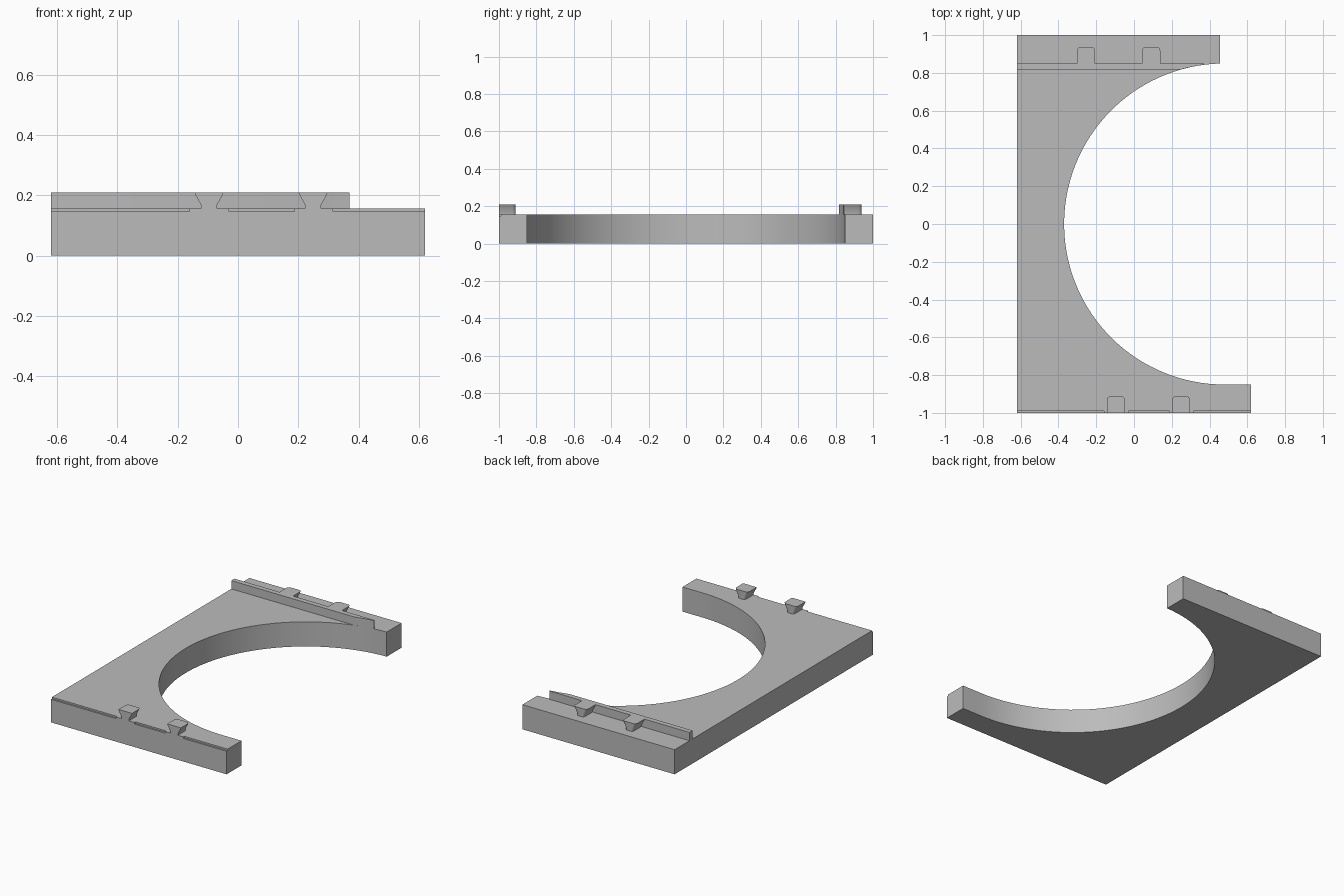
import bpy, bmesh, math

cube = bpy.data.objects.get("Cube")
if cube:
    bpy.data.objects.remove(cube, do_unlink=True)

grey = bpy.data.materials.new("mid grey")
grey.use_nodes = True
GREY = (0.5, 0.5, 0.5, 1)
grey.diffuse_color = GREY
grey.node_tree.nodes["Principled BSDF"].inputs["Base Color"].default_value = GREY

HALF_X, TOP, RIM = 0.62, 0.157, 0.21   # half width, plate top, raised top
CX, R = 0.48, 0.85                     # round opening
BACK_END, WALL_Y, WALL_END = 0.455, 0.818, 0.37


def loft(name, layers):
    """Closed solid through stacked outlines, each given as (points, z)."""
    bm = bmesh.new()
    rings = [[bm.verts.new((x, y, z)) for x, y in pts] for pts, z in layers]
    bm.faces.new(rings[0][::-1])
    bm.faces.new(rings[-1])
    n = len(rings[0])
    for low, high in zip(rings, rings[1:]):
        for i in range(n):
            j = (i + 1) % n
            bm.faces.new((low[i], low[j], high[j], high[i]))
    bmesh.ops.recalc_face_normals(bm, faces=bm.faces)
    mesh = bpy.data.meshes.new(name)
    bm.to_mesh(mesh)
    bm.free()
    mesh.materials.append(grey)
    ob = bpy.data.objects.new(name, mesh)
    bpy.context.collection.objects.link(ob)
    return ob


def arc(start, end, steps, cx=CX, cy=0, r=R):
    angles = [start + (end - start) * i / steps for i in range(steps + 1)]
    return [(cx + r * math.cos(a), cy + r * math.sin(a)) for a in angles]


def smooth(ob):
    bpy.ops.object.select_all(action="DESELECT")
    ob.select_set(True)
    bpy.context.view_layer.objects.active = ob
    bpy.ops.object.shade_smooth_by_angle(angle=math.radians(30))


# Flat plate with the round opening and two unequal arms
back_angle = math.acos((BACK_END - CX) / R)
outline = [(-HALF_X, -1), (HALF_X, -1), (HALF_X, -R)]
outline += arc(1.5 * math.pi, back_angle, 64)
outline += [(BACK_END, 1), (-HALF_X, 1)]
plate = loft("plate", [(outline, 0), (outline, TOP)])

# Shallow relief steps along the front top edge
for i, (x0, x1) in enumerate([(-0.64, -0.16), (-0.03, 0.187), (0.315, 0.64)]):
    box = [(x0, -1.02), (x1, -1.02), (x1, -0.99), (x0, -0.99)]
    cutter = loft(f"relief_cutter_{i + 1}", [(box, TOP - 0.01), (box, TOP + 0.02)])
    cutter.hide_render = True
    cutter.hide_set(True)
    mod = plate.modifiers.new("relief", "BOOLEAN")
    mod.operation, mod.solver, mod.object = "DIFFERENCE", "EXACT", cutter
smooth(plate)

# Raised wall near the back, trimmed by the opening
wall = [(-HALF_X, WALL_Y)]
wall += arc(math.pi - math.asin(WALL_Y / R), math.acos((WALL_END - CX) / R), 10)
wall += [(WALL_END, R), (-HALF_X, R)]
smooth(loft("back_wall", [(wall, TOP - 0.01), (wall, RIM)]))


# Dovetail tabs: rounded at the far end, narrower at the neck
def tab(name, cx, y0):
    w, length, r = 0.048, 0.088, 0.02
    pts = [(-w, 0), (w, 0)]
    pts += arc(0, math.pi / 2, 4, w - r, length - r, r)
    pts += arc(math.pi / 2, math.pi, 4, r - w, length - r, r)

    def scaled(s):
        return [(cx + x * s, y0 + y) for x, y in pts]
    neck = scaled(0.55)
    smooth(loft(name, [(neck, TOP - 0.01), (neck, 0.168), (scaled(0.92), 0.2),
                       (scaled(1), RIM)]))


for side, y, centres in (("front", -1, (-0.096, 0.249)),
                         ("back", R, (-0.254, 0.091))):
    for i, x in enumerate(centres):
        tab(f"{side}_tab_{i + 1}", x, y)
